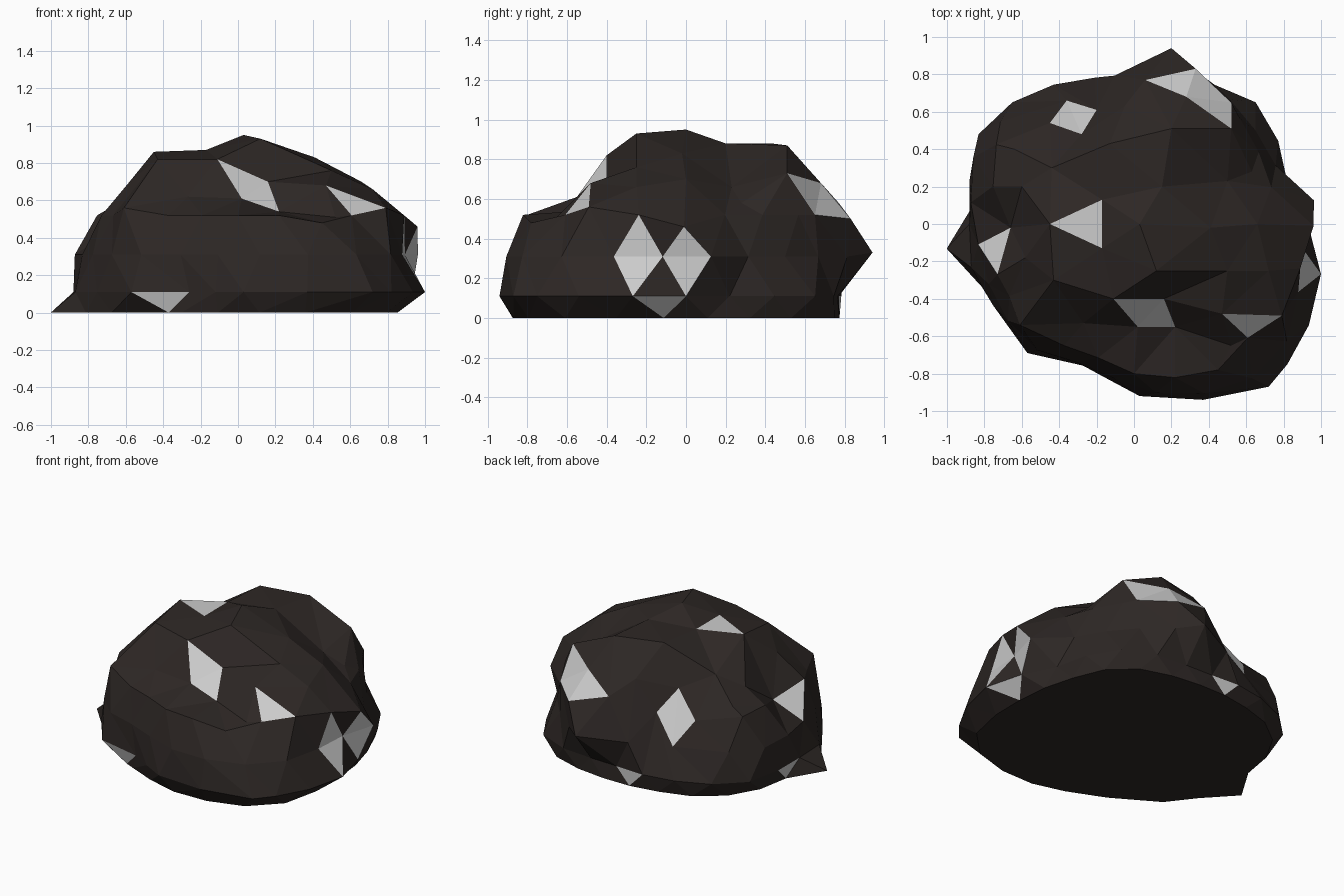
import bpy, bmesh
from math import sin, cos, radians
from mathutils import Vector
from mathutils.geometry import delaunay_2d_cdt

# Staggered wall rings: height, start angle, radius every 15 degrees from +x
RINGS = [
    (0.00, 7.5, [.84, .84, .87, .86, .81, .78, .78, .80, .85, .88, .88, .86,
                 1.01, .88, .85, .80, .79, .82, .88, .94, 1.0, 1.0, .92, .86]),
    (0.11, 0.0, [.93, .85, .89, .92, .86, .79, .77, .81, .86, .92, .96, .91,
                 .88, .90, .87, .87, .83, .82, .91, .96, 1.05, 1.11, 1.08, 1.035]),
    (0.31, 7.5, [.97, .82, .82, .84, .88, .96, .80, .75, .75, .90, .93, .88,
                 .84, .84, .85, .85, .80, .83, .91, .98, 1.04, 1.03, .95, .90]),
    (0.52, 0.0, [.96, .76, .77, .80, .83, .88, .77, .74, .78, .84, .85, .78,
                 .78, .80, .77, .82, .75, .74, .80, .85, .90, .86, .93, .92]),
]
# Spurs and hollows pulled off the regular rings: (ring, index): position
SPURS = {(1, 15): (-.57, -.69, .11), (1, 16): (-.26, -.76, .11), (1, 17): (-.12, -.84, .11),
         (1, 18): (.03, -.92, .11), (1, 19): (.37, -.94, .11), (1, 20): (.72, -.87, .11),
         (1, 21): (.82, -.75, .11), (0, 15): (-.37, -.70, 0),
         (2, 5): (.20, .94, .33), (2, 7): (-.20, .61, .48), (2, 8): (-.36, .66, .30),
         (3, 0): (.96, -.01, .46), (3, 4): (.52, .65, .52), (3, 5): (.33, .83, .50),
         (3, 6): (.06, .77, .58), (3, 7): (-.05, .63, .68), (3, 8): (-.28, .48, .62),
         (3, 9): (-.45, .54, .46), (3, 12): (-.66, -.02, .45), (3, 13): (-.73, -.27, .52),
         (3, 15): (-.61, -.54, .56), (3, 20): (.45, -.78, .48), (3, 22): (.79, -.49, .56)}
# Ridge and hollow points of the crown
CROWN = [
    (.03, 0, .95), (.12, -.25, .93), (.41, -.02, .83), (.66, .0, .70), (.50, -.25, .76),
    (-.45, 0, .86), (-.17, .13, .87), (-.17, -.13, .87), (-.43, -.30, .82), (-.11, -.40, .82),
    (.16, -.40, .70), (.22, -.55, .54), (.02, -.55, .61), (.47, -.48, .68), (-.58, -.18, .70),
    (-.27, -.53, .62), (.52, .51, .73), (.20, .51, .87), (-.13, .43, .88),
    (.28, .68, .68), (.15, .20, .88), (.50, .23, .66), (.63, .28, .58), (-.44, .30, .69),
    (-.60, .20, .61), (-.64, .40, .56), (.72, -.25, .66), (.52, -.65, .51),
]
# Bright ore facets: centre to search near, and number of triangles
ORE = [
    ((-.27, 0, .87), 1), ((.07, -.47, .67), 2), ((.60, -.55, .58), 1),
    ((.92, -.24, .38), 1), ((.93, -.23, .24), 1), ((.95, 0, .36), 1), ((.94, 0, .24), 1),
    ((.40, .70, .60), 2), ((.22, .76, .59), 1), ((-.36, .56, .46), 1), ((-.28, .58, .47), 1),
    ((-.74, -.14, .42), 1), ((-.40, -.72, .07), 1), ((.93, -.13, .07), 1),
    ((-.86, .10, .07), 1), ((-.10, .8, .07), 1),
]
N = 24


def material(name, colour):
    m = bpy.data.materials.new(name)
    m.diffuse_color = (*colour, 1)
    return m


bm = bmesh.new()

# Faceted walls between the staggered rings
rings = []
for k, (z, start, radii) in enumerate(RINGS):
    ring = []
    for i, r in enumerate(radii):
        a = radians(start + 15 * i)
        ring.append(bm.verts.new(SPURS.get((k, i), (r * cos(a), r * sin(a), z))))
    rings.append(ring)
for k in range(len(rings) - 1):
    lo, hi = rings[k], rings[k + 1]
    for i in range(N):
        j = (i + 1) % N
        if RINGS[k][1]:
            tris = (lo[i], hi[j], hi[i]), (lo[i], lo[j], hi[j])
        else:
            tris = (lo[i], lo[j], hi[i]), (lo[j], hi[j], hi[i])
        for t in tris:
            bm.faces.new(t)
bm.faces.new(rings[0][::-1])  # flat underside

# Faceted crown inside the top ring
top = rings[-1] + [bm.verts.new(p) for p in CROWN]
flat = [v.co.xy for v in top]
_, _, faces, orig, _, _ = delaunay_2d_cdt(flat, [], [list(range(N))], 1, 1e-5)
for f in faces:
    bm.faces.new([top[orig[i][0]] for i in f])
bmesh.ops.recalc_face_normals(bm, faces=bm.faces)

# Ore facets
for target, count in ORE:
    near = sorted((f for f in bm.faces if len(f.verts) == 3),
                  key=lambda f: (f.calc_center_median() - Vector(target)).length)
    for f in near[:count]:
        f.material_index = 1

mesh = bpy.data.meshes.new("ore_boulder")
bm.to_mesh(mesh)
bm.free()
mesh.materials.append(material("dark_rock", (.026, .020, .018)))
mesh.materials.append(material("pale_ore", (.55, .55, .55)))
boulder = bpy.data.objects.new("ore_boulder", mesh)
bpy.context.collection.objects.link(boulder)
